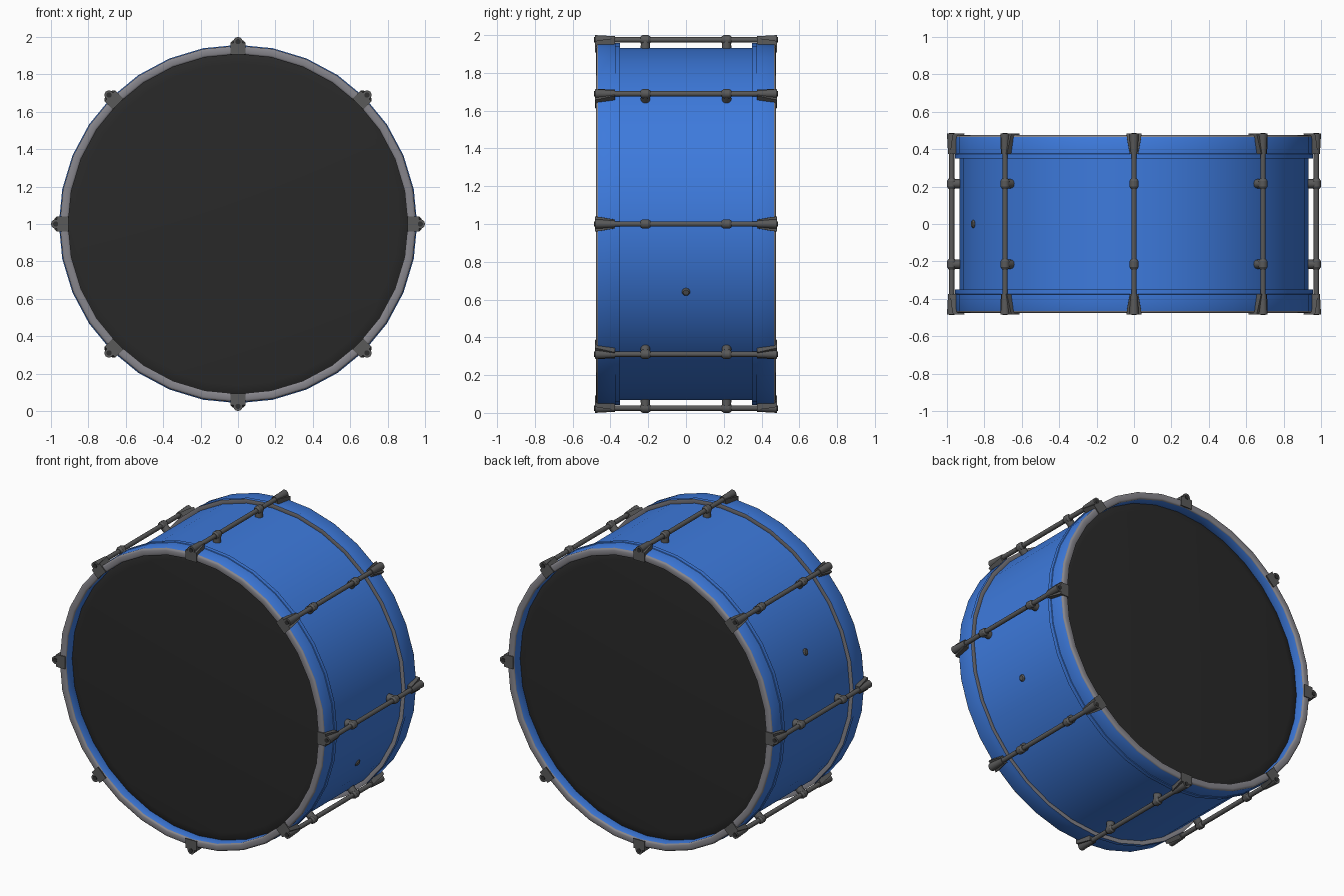
import bpy, bmesh, math
from mathutils import Matrix, Vector

if "Cube" in bpy.data.objects:
    bpy.data.objects.remove(bpy.data.objects["Cube"])

SIDES = 32
AXIS_Z = 1.0


def material(name, rgb):
    m = bpy.data.materials.new(name)
    m.diffuse_color = (*rgb, 1)
    m.use_nodes = True
    m.node_tree.nodes["Principled BSDF"].inputs["Base Color"].default_value = m.diffuse_color
    return m


BLUE = material("blue_wrap", (0.047, 0.195, 0.72))
GREY = material("grey_rim", (0.24, 0.235, 0.26))
HEAD = material("black_head", (0.022, 0.022, 0.022))
METAL = material("dark_metal", (0.10, 0.10, 0.10))
BOLT = material("bolt_black", (0.03, 0.03, 0.03))


def finish(name, bm, mats, angle=35):
    bmesh.ops.recalc_face_normals(bm, faces=bm.faces)
    me = bpy.data.meshes.new(name)
    bm.to_mesh(me)
    bm.free()
    for m in mats:
        me.materials.append(m)
    ob = bpy.data.objects.new(name, me)
    bpy.context.collection.objects.link(ob)
    bpy.ops.object.select_all(action='DESELECT')
    ob.select_set(True)
    bpy.context.view_layer.objects.active = ob
    bpy.ops.object.shade_smooth_by_angle(angle=math.radians(angle))
    return ob


def lathe(name, profile, mats, closed=False, grey=(), angle=35):
    """Spin (radius, y) points round the drum axis; segments in grey get slot 1."""
    bm = bmesh.new()
    rings = []
    for r, y in profile:
        if r == 0:
            rings.append([bm.verts.new((0, y, AXIS_Z))] * SIDES)
            continue
        rings.append([bm.verts.new((r * math.sin(a), y, AXIS_Z + r * math.cos(a)))
                      for a in (2 * math.pi * i / SIDES for i in range(SIDES))])
    n = len(rings)
    for k in range(n if closed else n - 1):
        a, b = rings[k], rings[(k + 1) % n]
        for i in range(SIDES):
            j = (i + 1) % SIDES
            f = bm.faces.new(list(dict.fromkeys((a[i], a[j], b[j], b[i]))))
            f.material_index = 1 if k in grey else 0
    return finish(name, bm, mats, angle)


def around(angle):
    """Place a part built at the top of the drum at another clock angle."""
    return Matrix.Translation((0, 0, AXIS_Z)) @ Matrix.Rotation(angle, 4, 'Y')


def cylinder(bm, place, p, q, r1, r2, seg=12):
    p, q = Vector(p), Vector(q)
    d = q - p
    m = place @ Matrix.Translation((p + q) / 2) @ d.to_track_quat('Z', 'Y').to_matrix().to_4x4()
    bmesh.ops.create_cone(bm, cap_ends=True, segments=seg, radius1=r1, radius2=r2,
                          depth=d.length, matrix=m)


# Shell
lathe("shell", [(0.932, -0.40), (0.932, 0.40)], [BLUE])

# Hoops (blue sides, grey edges) and recessed heads, front and back
for side, s in (("front", -1), ("back", 1)):
    hoop = [(0.908, 0.466), (0.911, 0.473), (0.918, 0.476), (0.942, 0.476), (0.950, 0.473),
            (0.954, 0.466), (0.954, 0.377), (0.958, 0.375), (0.958, 0.350), (0.925, 0.350),
            (0.908, 0.37)]
    lathe(side + "_hoop", [(r, s * y) for r, y in hoop], [BLUE, GREY], True,
          (0, 1, 2, 3, 4, 8), 50)
    head = [(0, 0.416), (0.86, 0.416), (0.895, 0.412), (0.92, 0.40)]
    lathe(side + "_head", [(r, s * y) for r, y in head], [HEAD])

rods, lugs, claws, bolts = (bmesh.new() for _ in range(4))
R = 0.975
for i in range(8):
    place = around(i * math.pi / 4)
    # Tension rod
    cylinder(rods, place, (0, -0.47, R), (0, 0.47, R), 0.0145, 0.0145)
    for s in (-1, 1):
        # Lug: post on the shell and a collar with chamfered ends
        y = s * 0.215
        cylinder(lugs, place, (0, y, 0.92), (0, y, R), 0.025, 0.024)
        for a, b, r1, r2 in ((-0.027, -0.015, 0.017, 0.025), (-0.015, 0.015, 0.025, 0.025),
                             (0.015, 0.027, 0.025, 0.017)):
            cylinder(lugs, place, (0, y + a, R), (0, y + b, R), r1, r2)
        # Claw: tapered block gripping the hoop and a flared sleeve on the rod
        corners = []
        for y, half, low, high in ((0.483, 0.041, 0.906, 0.968), (0.45, 0.037, 0.916, 0.974),
                                   (0.375, 0.023, 0.945, 0.984)):
            corners.append([claws.verts.new(place @ Vector((x, s * y, z))) for x, z in
                            ((-half, low), (half, low), (half * 0.97, high), (-half * 0.97, high))])
        for a, b in zip(corners, corners[1:]):
            for k in range(4):
                claws.faces.new((a[k], a[(k + 1) % 4], b[(k + 1) % 4], b[k]))
        claws.faces.new(corners[0])
        claws.faces.new(corners[2])
        cylinder(claws, place, (0, s * 0.483, R), (0, s * 0.375, R), 0.025, 0.019)
        # Bolt end in the claw
        cylinder(bolts, place, (0, s * 0.47, R), (0, s * 0.486, R), 0.014, 0.014)
finish("tension_rods", rods, [METAL])
finish("lugs", lugs, [METAL])
finish("claws", claws, [METAL])
finish("rod_bolts", bolts, [BOLT])

# Two opposite air vents
vents = bmesh.new()
tilt = math.atan2(0.86, -0.36)
for a in (tilt, tilt + math.pi):
    cylinder(vents, around(a), (0, 0, 0.91), (0, 0, 0.932), 0.022, 0.022)
    cylinder(vents, around(a), (0, 0, 0.932), (0, 0, 0.939), 0.022, 0.015)
finish("air_vents", vents, [METAL])
